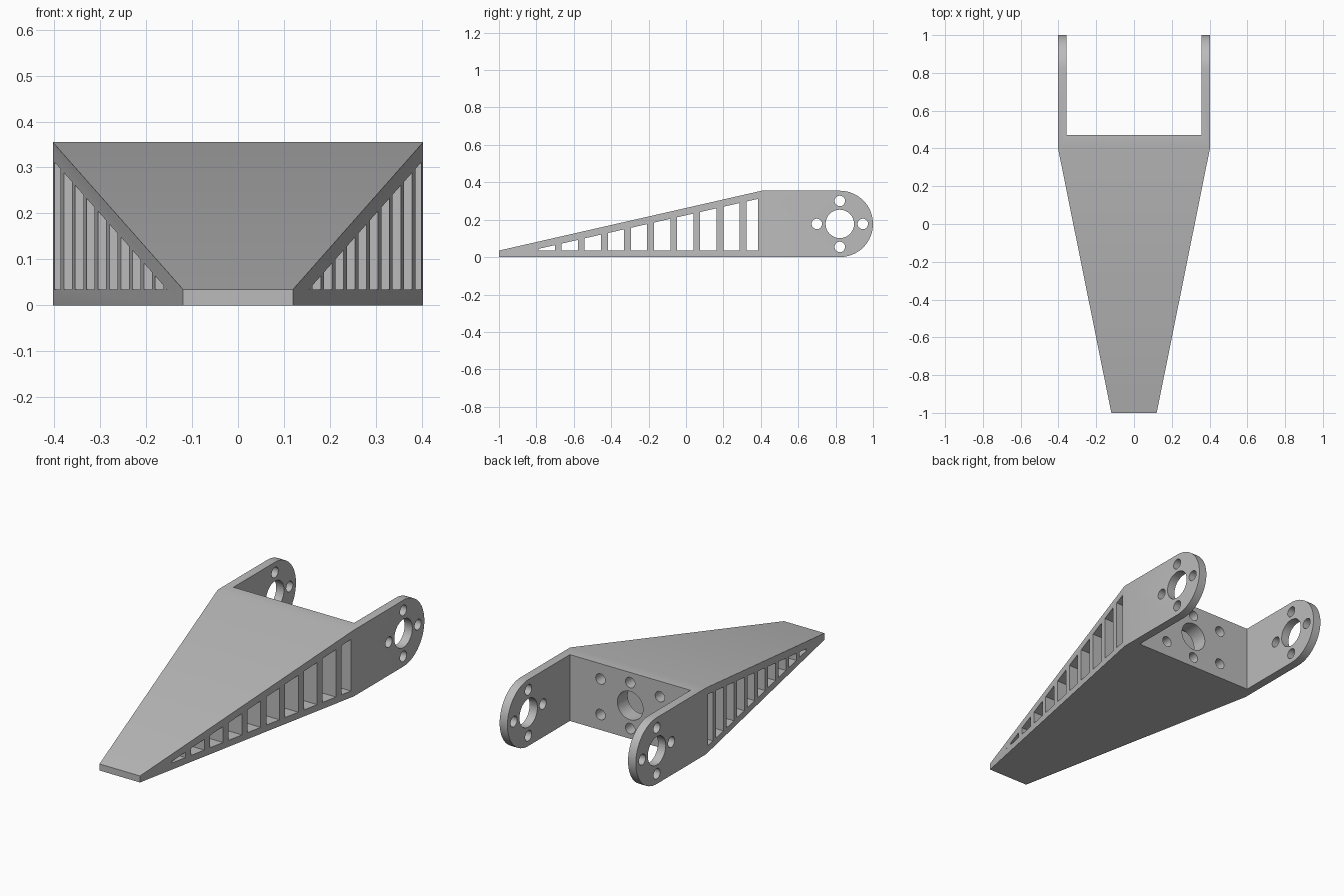
import bpy, bmesh, math
from mathutils import Vector

cube = bpy.data.objects.get("Cube")
if cube:
    bpy.data.objects.remove(cube, do_unlink=True)

grey = bpy.data.materials.new("plain grey")
grey.use_nodes = True
grey.diffuse_color = (0.5, 0.5, 0.5, 1)
grey.node_tree.nodes["Principled BSDF"].inputs["Base Color"].default_value = (0.5, 0.5, 0.5, 1)

HALF, ARM, TIP = 0.403, 0.046, 0.12      # half width, arm thickness, half tip width
HIGH, LOW = 0.355, 0.035                 # body height at the back and at the tip
SHOULDER, WALL, PIVOT = 0.405, 0.472, 0.8225
MID = HIGH / 2


def prisms(name, outlines, axis, lo, hi):
    """Extrude closed 2D outlines along an axis: x takes (y, z), y takes (x, z), z takes (x, y)."""
    place = {"x": lambda u, v, w: (w, u, v),
             "y": lambda u, v, w: (u, w, v),
             "z": lambda u, v, w: (u, v, w)}[axis]
    bm = bmesh.new()
    for outline in outlines:
        face = bm.faces.new([bm.verts.new(place(u, v, lo)) for u, v in outline])
        out = bmesh.ops.extrude_face_region(bm, geom=[face])
        moved = [g for g in out["geom"] if isinstance(g, bmesh.types.BMVert)]
        bmesh.ops.translate(bm, verts=moved, vec=Vector(place(0, 0, hi - lo)))
    bmesh.ops.recalc_face_normals(bm, faces=bm.faces)
    mesh = bpy.data.meshes.new(name)
    bm.to_mesh(mesh)
    bm.free()
    obj = bpy.data.objects.new(name, mesh)
    bpy.context.collection.objects.link(obj)
    return obj


def circle(u, v, r, n=32):
    return [(u + r * math.cos(math.tau * i / n), v + r * math.sin(math.tau * i / n))
            for i in range(n)]


def carve(target, cutter, operation="DIFFERENCE"):
    cutter.hide_render = True
    mod = target.modifiers.new(cutter.name, "BOOLEAN")
    mod.operation, mod.solver, mod.object = operation, "EXACT", cutter
    bpy.context.view_layer.objects.active = target
    bpy.ops.object.modifier_apply(modifier=mod.name)
    bpy.data.objects.remove(cutter, do_unlink=True)


# Side profile: wedge rising to the shoulder, then arms with a round end
round_end = [(PIVOT + MID * math.sin(a), MID - MID * math.cos(a))
             for a in (math.pi * i / 32 for i in range(33))]
bracket = prisms("tapered_bracket", [[(-1, LOW), (-1, 0)] + round_end + [(SHOULDER, HIGH)]],
                 "x", -0.6, 0.6)

# Plan outline: narrow tip, wide back, fork opening between the arms
slope = (HALF - TIP) / (SHOULDER + 1)
right = [(TIP - 0.1 * slope, -1.1), (HALF, SHOULDER), (HALF, 1.1),
         (HALF - ARM, 1.1), (HALF - ARM, WALL)]
plan = right + [(-x, y) for x, y in reversed(right)]
carve(bracket, prisms("plan_outline", [plan], "z", -0.2, 0.6), "INTERSECT")

# Row of slots through the wedge, following the sloping top
rise = (HIGH - LOW) / (SHOULDER + 1)
margin, step, width, last = 0.039, 0.1235, 0.087, 0.385
start = -1 + margin / rise


def slot_top(y):
    return LOW + (y + 1) * rise - margin


slots = []
for k in range(11):
    a = 0.323 - step * k
    b = min(a + width, last)
    a = max(a, start)
    slot = [(a, LOW), (b, LOW), (b, slot_top(b))]
    if a > start:
        slot.append((a, slot_top(a)))
    slots.append(slot)
carve(bracket, prisms("slots", slots, "x", -0.6, 0.6))

# Pivot hole and four bolt holes through both arms
BORE, BOLT, RING = 0.076, 0.028, 0.123
holes = [circle(PIVOT, MID, BORE)]
for i in range(4):
    a = math.pi / 2 * i
    holes.append(circle(PIVOT + RING * math.cos(a), MID + RING * math.sin(a), BOLT))
carve(bracket, prisms("arm_holes", holes, "x", -0.6, 0.6))

# Centre bore and bolt holes in the cross wall, opening into the last slot
spots = [(x, z) for x in (-0.176, 0.176) for z in (-0.095, 0.095)] + [(0, -RING), (0, RING)]
holes = [circle(0, MID, BORE)] + [circle(x, MID + z, BOLT) for x, z in spots]
carve(bracket, prisms("wall_holes", holes, "y", 0.36, 0.6))

bracket.data.materials.clear()
bracket.data.materials.append(grey)
for poly in bracket.data.polygons:
    poly.material_index = 0
bpy.ops.object.select_all(action="DESELECT")
bracket.select_set(True)
bpy.context.view_layer.objects.active = bracket
bpy.ops.object.shade_smooth_by_angle(angle=math.radians(30))
